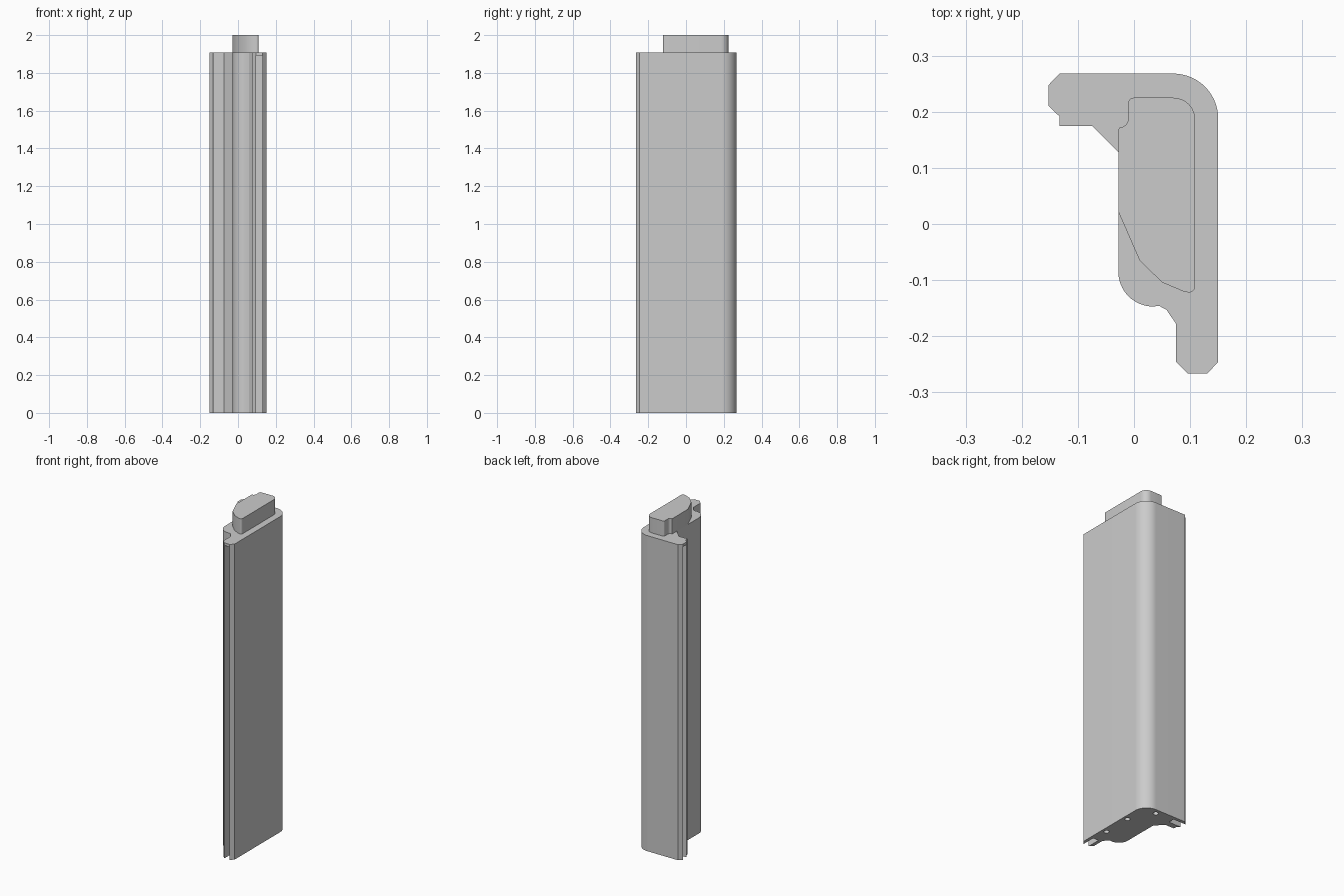
import bpy, bmesh
from math import radians, cos, sin

if "Cube" in bpy.data.objects:
    bpy.data.objects.remove(bpy.data.objects["Cube"], do_unlink=True)

grey = bpy.data.materials.new("plain grey")
grey.use_nodes = True
colour = (0.6, 0.6, 0.6, 1)
grey.diffuse_color = colour
grey.node_tree.nodes["Principled BSDF"].inputs["Base Color"].default_value = colour

BODY_TOP = 1.908
CAP = 0.016


def arc(cx, cy, r, a0, a1, n=12):
    """Points on an arc, angles in degrees."""
    angles = [radians(a0 + (a1 - a0) * i / n) for i in range(n + 1)]
    return [(cx + r * cos(a), cy + r * sin(a)) for a in angles]


def prism(name, outline, z0, z1):
    """Extrude a flat outline from z0 to z1."""
    bm = bmesh.new()
    face = bm.faces.new([bm.verts.new((x, y, z0)) for x, y in outline])
    ext = bmesh.ops.extrude_face_region(bm, geom=[face])
    moved = [v for v in ext["geom"] if isinstance(v, bmesh.types.BMVert)]
    bmesh.ops.translate(bm, verts=moved, vec=(0, 0, z1 - z0))
    bmesh.ops.recalc_face_normals(bm, faces=bm.faces)
    mesh = bpy.data.meshes.new(name)
    bm.to_mesh(mesh)
    bm.free()
    mesh.materials.append(grey)
    obj = bpy.data.objects.new(name, mesh)
    bpy.context.collection.objects.link(obj)
    return obj


def box(x0, x1, y0, y1):
    return [(x0, y0), (x1, y0), (x1, y1), (x0, y1)]


def activate(obj):
    bpy.ops.object.select_all(action="DESELECT")
    obj.select_set(True)
    bpy.context.view_layer.objects.active = obj


# Corner post: L-shaped section with chamfered leg ends
body = prism("post_body",
             arc(0.07, 0.188, 0.08, 0, 90, 20)
             + [(-0.133, 0.268), (-0.152, 0.248), (-0.152, 0.21), (-0.133, 0.192),
                (-0.133, 0.175), (-0.075, 0.175), (-0.028, 0.128)]
             + arc(0.034, -0.085, 0.062, 180, 270, 16)
             + [(0.045, -0.146), (0.058, -0.153), (0.075, -0.178), (0.075, -0.246),
                (0.095, -0.266), (0.131, -0.266), (0.15, -0.246)],
             0, BODY_TOP)

# Grooves in both leg ends, closed by a thin cap at the top
cutters = [prism("front_groove", box(0.095, 0.131, -0.3, -0.185), -0.1, BODY_TOP - CAP),
           prism("side_groove", box(-0.2, -0.07, 0.21, 0.248), -0.1, BODY_TOP - CAP)]

# Screw holes in the underside
for x, y in [(0.122, -0.085), (0.122, 0.09), (0.045, 0.235)]:
    cutters.append(prism("screw_hole", arc(x, y, 0.015, 0, 345, 23), -0.1, 0.1))

for cutter in cutters:
    cutter.hide_render = True
    mod = body.modifiers.new(cutter.name, "BOOLEAN")
    mod.operation = "DIFFERENCE"
    mod.solver = "EXACT"
    mod.object = cutter
    activate(body)
    bpy.ops.object.modifier_apply(modifier=mod.name)
    bpy.data.objects.remove(cutter, do_unlink=True)

# Locating tongue on top
tongue = prism("top_tongue",
               arc(0.07, 0.186, 0.039, 0, 90)
               + arc(-0.001, 0.216, 0.009, 90, 180, 5)
               + arc(-0.026, 0.188, 0.016, 0, -90, 6)
               + [(-0.028, 0.168), (-0.028, 0.022), (0.01, -0.065), (0.05, -0.104),
                  (0.09, -0.121)]
               + arc(0.098, -0.111, 0.011, -90, 0, 6),
               BODY_TOP, 2)

for obj in (body, tongue):
    activate(obj)
    bpy.ops.object.shade_smooth_by_angle(angle=radians(25))
